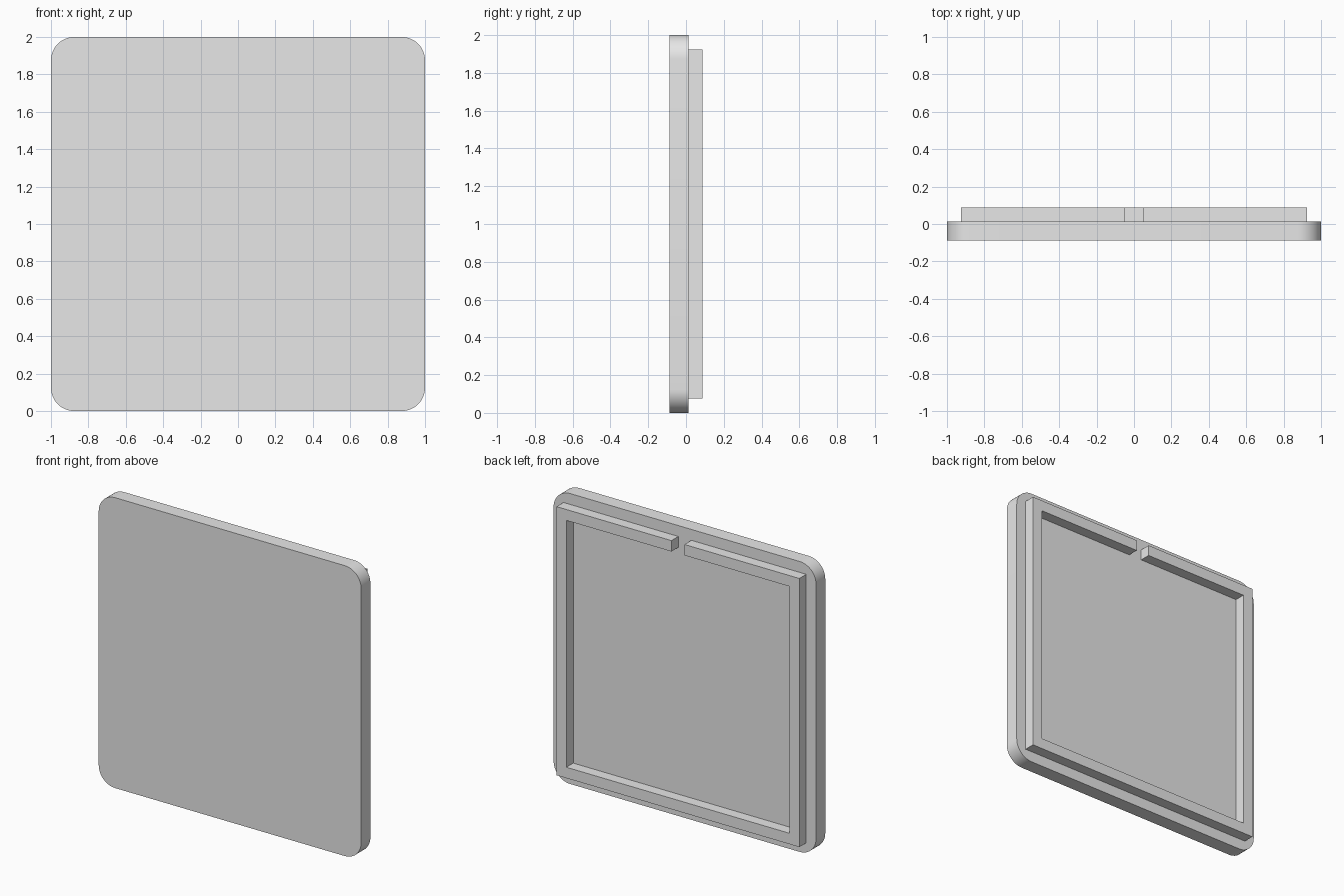
import bpy
import bmesh
from math import cos, sin, pi, radians

cube = bpy.data.objects.get("Cube")
if cube:
    bpy.data.objects.remove(cube)

SIZE, RADIUS = 1.0, 0.125          # plate half width and corner radius
BACK, SEAM, FRONT = 0.0875, 0.0125, -0.0875
RIM, WALL, GAP = 0.925, 0.075, 0.05

grey = bpy.data.materials.new("plain grey")
grey.use_nodes = True
colour = (0.8, 0.8, 0.8, 1)
grey.diffuse_color = colour
grey.node_tree.nodes["Principled BSDF"].inputs["Base Color"].default_value = colour


def prism(name, outline, y0, y1):
    """Extrude an outline in x and z (about the plate centre) from y0 to y1."""
    bm = bmesh.new()
    face = bm.faces.new([bm.verts.new((x, y0, z + SIZE)) for x, z in outline])
    new = bmesh.ops.extrude_face_region(bm, geom=[face])["geom"]
    bmesh.ops.translate(bm, vec=(0, y1 - y0, 0),
                        verts=[v for v in new if isinstance(v, bmesh.types.BMVert)])
    bmesh.ops.recalc_face_normals(bm, faces=bm.faces)
    mesh = bpy.data.meshes.new(name)
    bm.to_mesh(mesh)
    bm.free()
    obj = bpy.data.objects.new(name, mesh)
    bpy.context.collection.objects.link(obj)
    mesh.materials.append(grey)
    return obj


# Cover plate with rounded corners
STEPS = 12
plate_outline = []
for corner, (sx, sz) in enumerate([(1, 1), (-1, 1), (-1, -1), (1, -1)]):
    for i in range(STEPS + 1):
        a = (corner + i / STEPS) * pi / 2
        plate_outline.append((sx * (SIZE - RADIUS) + RADIUS * cos(a),
                              sz * (SIZE - RADIUS) + RADIUS * sin(a)))
plate = prism("cover_plate", plate_outline, FRONT, SEAM)
bpy.ops.object.select_all(action="DESELECT")
plate.select_set(True)
bpy.context.view_layer.objects.active = plate
bpy.ops.object.shade_smooth_by_angle(angle=radians(30))

# Square locating rim on the back, open by a notch at the top centre
inner = RIM - WALL
half = [(GAP, RIM), (RIM, RIM), (RIM, -RIM)]
half_inner = [(inner, -inner), (inner, inner), (GAP, inner)]
rim_outline = (half + [(-x, z) for x, z in reversed(half)]
               + [(-x, z) for x, z in reversed(half_inner)] + half_inner)
prism("locating_rim", rim_outline, SEAM, BACK)
